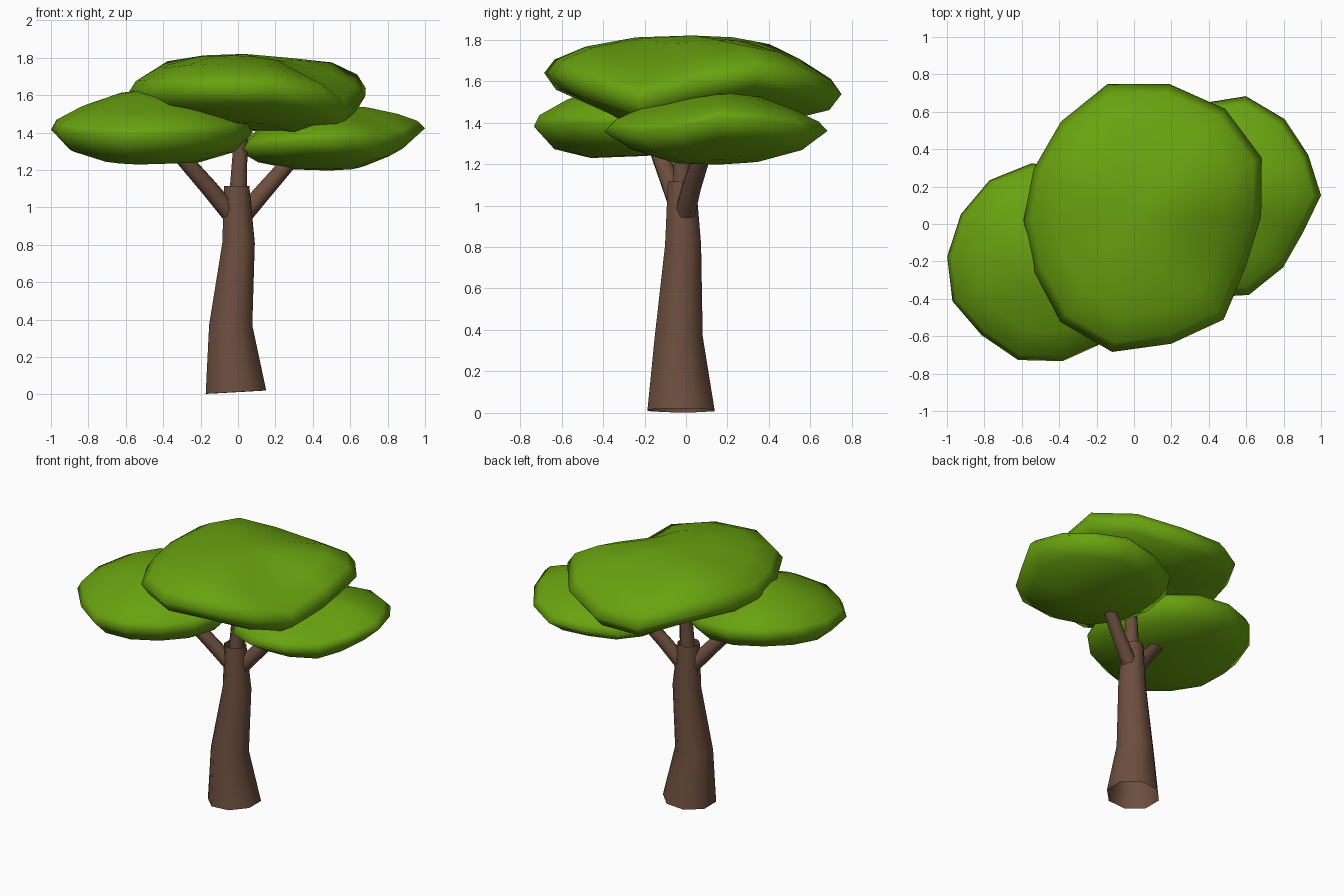
import bpy, bmesh, math
from mathutils import Vector

cube = bpy.data.objects.get("Cube")
if cube:
    bpy.data.objects.remove(cube)


def material(name, rgb):
    m = bpy.data.materials.new(name)
    m.use_nodes = True
    m.diffuse_color = (*rgb, 1)
    bsdf = m.node_tree.nodes["Principled BSDF"]
    bsdf.inputs["Base Color"].default_value = (*rgb, 1)
    bsdf.inputs["Roughness"].default_value = 0.9
    return m


leaf = material("leaf green", (0.14, 0.36, 0.005))
bark = material("bark brown", (0.15, 0.077, 0.048))


def finish(name, bm, mat):
    bmesh.ops.recalc_face_normals(bm, faces=bm.faces[:])
    me = bpy.data.meshes.new(name)
    bm.to_mesh(me)
    bm.free()
    me.materials.append(mat)
    ob = bpy.data.objects.new(name, me)
    bpy.context.collection.objects.link(ob)
    bpy.ops.object.select_all(action='DESELECT')
    ob.select_set(True)
    bpy.context.view_layer.objects.active = ob
    bpy.ops.object.shade_smooth()


def bridge(bm, rings):
    n = len(rings[0])
    for a, b in zip(rings, rings[1:]):
        for i in range(n):
            j = (i + 1) % n
            bm.faces.new((a[i], a[j], b[j], b[i]))


def limb(name, sections, sides=8, lean=0.0):
    """Open tapered tube through (centre, radius) sections; lean tilts its foot."""
    bm = bmesh.new()
    pts = [Vector(c) for c, r in sections]
    turn = Vector((0, 0, 1)).rotation_difference(pts[-1] - pts[0])
    rings = []
    for k, (p, (c, r)) in enumerate(zip(pts, sections)):
        ring = []
        for i in range(sides):
            a = math.tau * (i + 0.5) / sides
            v = p + turn @ Vector((r * math.cos(a), r * math.sin(a), 0))
            if k == 0:
                v.z += lean * (v.x - p.x)
            ring.append(bm.verts.new(v))
        rings.append(ring)
    bridge(bm, rings)
    finish(name, bm, bark)


def canopy(name, centre, outline, start, up, down, profile, tilt, bumps):
    """Leafy cushion: an uneven outline swept through a profile, tilted, with soft bumps."""
    bm = bmesh.new()
    sides = len(outline)
    c = Vector(centre)

    def place(x, y, h):
        z = h * (up if h > 0 else down) + tilt[0] * x + tilt[1] * y
        for bx, by, dz in bumps:
            z += dz * math.exp(-((x - bx) ** 2 + (y - by) ** 2) / 0.07)
        return bm.verts.new(c + Vector((x, y, z)))

    rings = []
    for f, h in profile:
        ring = []
        for i, r in enumerate(outline):
            a = math.radians(start) + math.tau * i / sides
            ring.append(place(f * r * math.cos(a), f * r * math.sin(a), h))
        rings.append(ring)
    bridge(bm, rings)
    for ring, h in ((rings[0], 1), (rings[-1], -1)):
        tip = place(0, 0, h)
        for i in range(sides):
            bm.faces.new((ring[i], ring[(i + 1) % sides], tip))
    finish(name, bm, leaf)


# Trunk and branches
limb("trunk", [((-0.011, -0.024, 0.012), 0.175), ((-0.039, -0.035, 0.37), 0.125),
               ((0.003, -0.014, 0.81), 0.094), ((-0.007, -0.02, 1.115), 0.073)], lean=0.06)
limb("centre_branch", [((0.0, -0.02, 1.05), 0.052), ((0.02, -0.01, 1.5), 0.034)])
limb("right_branch", [((-0.01, -0.01, 0.93), 0.052), ((-0.16, -0.075, 1.11), 0.048),
                      ((-0.38, -0.17, 1.36), 0.04)])
limb("left_branch", [((0.03, -0.005, 0.96), 0.052), ((0.15, 0.03, 1.1), 0.048),
                     ((0.36, 0.11, 1.34), 0.04)])

# Leaf cushions
full = [(0.38, 0.9), (0.72, 0.62), (0.93, 0.28), (1.0, -0.05), (0.92, -0.45), (0.6, -0.92)]
dome = [(0.35, 0.82), (0.7, 0.5), (0.95, 0.16), (1.0, -0.1), (0.82, -0.65), (0.48, -0.95)]
lens = [(0.4, 0.9), (0.72, 0.58), (0.92, 0.26), (1.0, 0.0), (0.77, -0.5), (0.38, -0.88)]
canopy("top_canopy", (0.035, 0.03, 1.615),
       [0.735, 0.74, 0.67, 0.63, 0.625, 0.635, 0.7, 0.73, 0.69, 0.7, 0.62, 0.645, 0.725, 0.74],
       78, 0.205, 0.195, full, (0.01, -0.05),
       [(0.5, -0.25, -0.12), (-0.4, 0.33, 0.07), (0.55, 0.28, 0.05), (0.0, 0.72, -0.05)])
canopy("right_canopy", (-0.465, -0.21, 1.425),
       [0.54, 0.54, 0.53, 0.535, 0.545, 0.52, 0.54, 0.53, 0.52, 0.53, 0.545, 0.54, 0.54, 0.54],
       99, 0.205, 0.19, dome, (-0.01, 0.03), [(-0.22, 0.3, 0.03), (-0.2, -0.45, -0.02)])
canopy("left_canopy", (0.485, 0.145, 1.37),
       [0.515, 0.5, 0.525, 0.55, 0.515, 0.52, 0.5, 0.49, 0.51, 0.54, 0.55, 0.54, 0.49, 0.46],
       1, 0.19, 0.16, lens, (0.13, -0.005), [(0.28, -0.25, -0.07), (0.2, 0.35, -0.04)])
